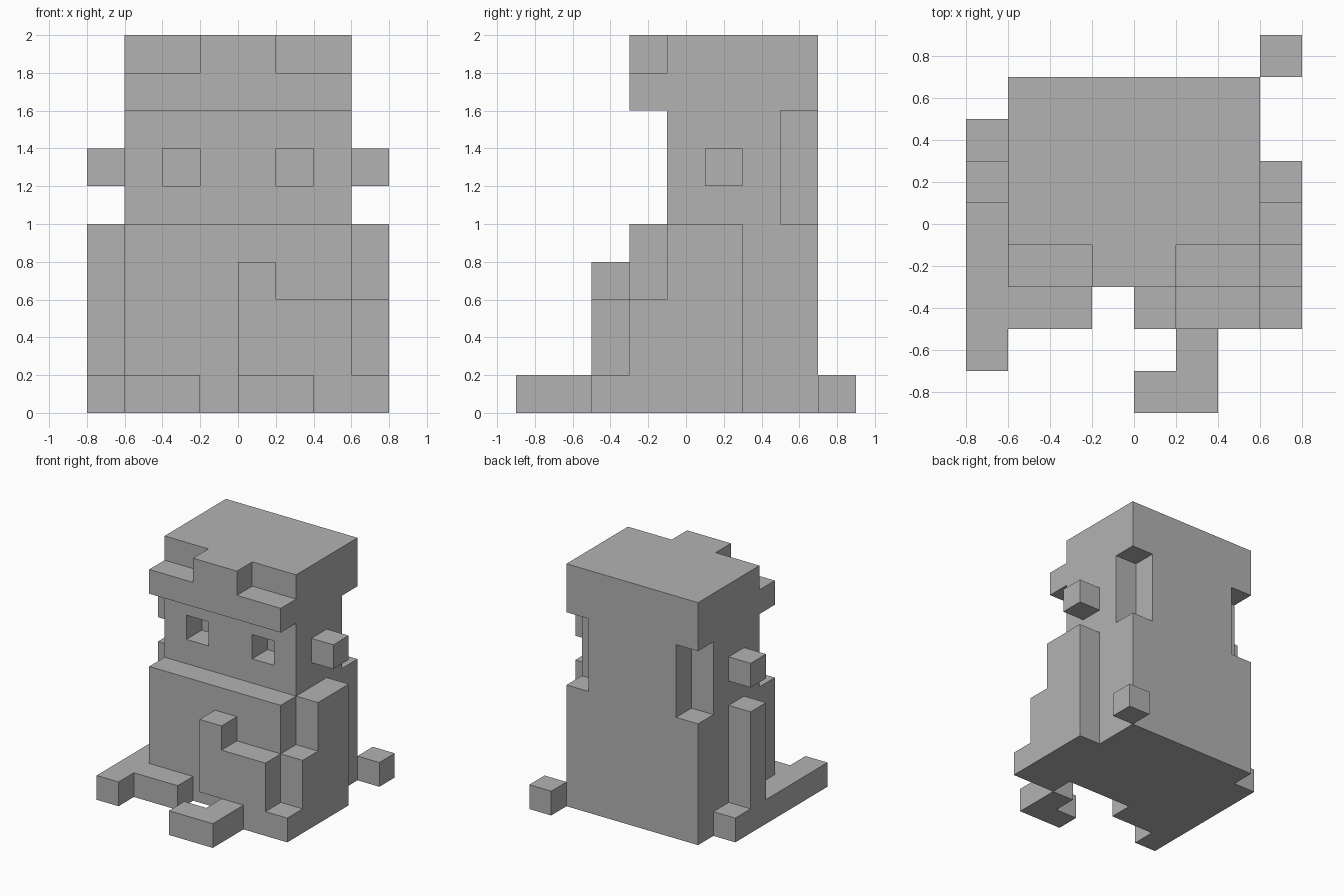
import bpy
import bmesh
import math
from itertools import product
from mathutils import Vector

default_cube = bpy.data.objects.get("Cube")
if default_cube:
    bpy.data.objects.remove(default_cube, do_unlink=True)

UNIT = 0.2
ORIGIN = Vector((0.0, -0.9, 0.0))

# One plain colour for the whole figure
grey = bpy.data.materials.new("plain_grey")
grey.use_nodes = True
colour = (0.45, 0.45, 0.45, 1.0)
grey.diffuse_color = colour
for node in grey.node_tree.nodes:
    if node.type == 'BSDF_PRINCIPLED':
        node.inputs["Base Color"].default_value = colour


def block(x0, x1, y0, y1, z0, z1):
    """Cells of a solid block, in grid units."""
    return set(product(range(x0, x1), range(y0, y1), range(z0, z1)))


def mirrored(cells):
    """The cells together with their reflection across x = 0."""
    return cells | {(-x - 1, y, z) for x, y, z in cells}


eye_sockets = mirrored(block(1, 2, 4, 5, 6, 7))
nape_notches = mirrored(block(2, 3, 7, 8, 5, 8))

parts = {
    "body": block(-3, 3, 3, 8, 0, 5),
    "head": block(-3, 3, 4, 8, 5, 8) - eye_sockets - nape_notches,
    # Hair with a stepped fringe over the forehead
    "hair": block(-3, 3, 4, 8, 8, 10),
    "hair_brim": block(-3, 3, 3, 4, 8, 9),
    "hair_fringe": block(-1, 1, 3, 4, 9, 10),
    "ears": mirrored(block(3, 4, 5, 6, 6, 7)),
    # Left arm steps forward and wraps across the chest
    "left_arm": (block(3, 4, 4, 6, 0, 5) | block(3, 4, 3, 4, 0, 3)
                 | block(3, 4, 2, 3, 0, 1)),
    "left_forearm": block(0, 3, 2, 3, 1, 3) | block(2, 3, 2, 3, 0, 1),
    "left_hand": block(0, 1, 2, 3, 3, 4),
    "left_foot": block(1, 2, 0, 2, 0, 1) | block(0, 1, 0, 1, 0, 1),
    # Right arm stands on a long low base strip
    "right_arm": block(-4, -3, 5, 6, 1, 5),
    "right_base": block(-4, -3, 1, 7, 0, 1),
    "right_foot": block(-3, -1, 2, 3, 0, 1),
    "rear_cube": block(3, 4, 8, 9, 0, 1),
}
solid = set().union(*parts.values())


def build_part(name, cells):
    """Skin the outer sides of the cells and merge flat regions."""
    bm = bmesh.new()
    for cell in sorted(cells):
        for axis, side in product(range(3), (-1, 1)):
            neighbour = list(cell)
            neighbour[axis] += side
            if tuple(neighbour) in solid:
                continue
            normal = Vector((0, 0, 0))
            normal[axis] = side
            u = Vector((0, 0, 0))
            u[(axis + 1) % 3] = 1
            v = normal.cross(u)
            middle = Vector(cell) + Vector((0.5, 0.5, 0.5)) + normal / 2
            corners = (-u - v, u - v, u + v, v - u)
            bm.faces.new([bm.verts.new(ORIGIN + (middle + c / 2) * UNIT)
                          for c in corners])
    bmesh.ops.remove_doubles(bm, verts=bm.verts, dist=UNIT / 100)
    bmesh.ops.dissolve_limit(bm, angle_limit=math.radians(1),
                             verts=bm.verts, edges=bm.edges)
    mesh = bpy.data.meshes.new(name)
    bm.to_mesh(mesh)
    bm.free()
    mesh.materials.append(grey)
    bpy.context.collection.objects.link(bpy.data.objects.new(name, mesh))


for part_name, part_cells in parts.items():
    build_part(part_name, part_cells)
